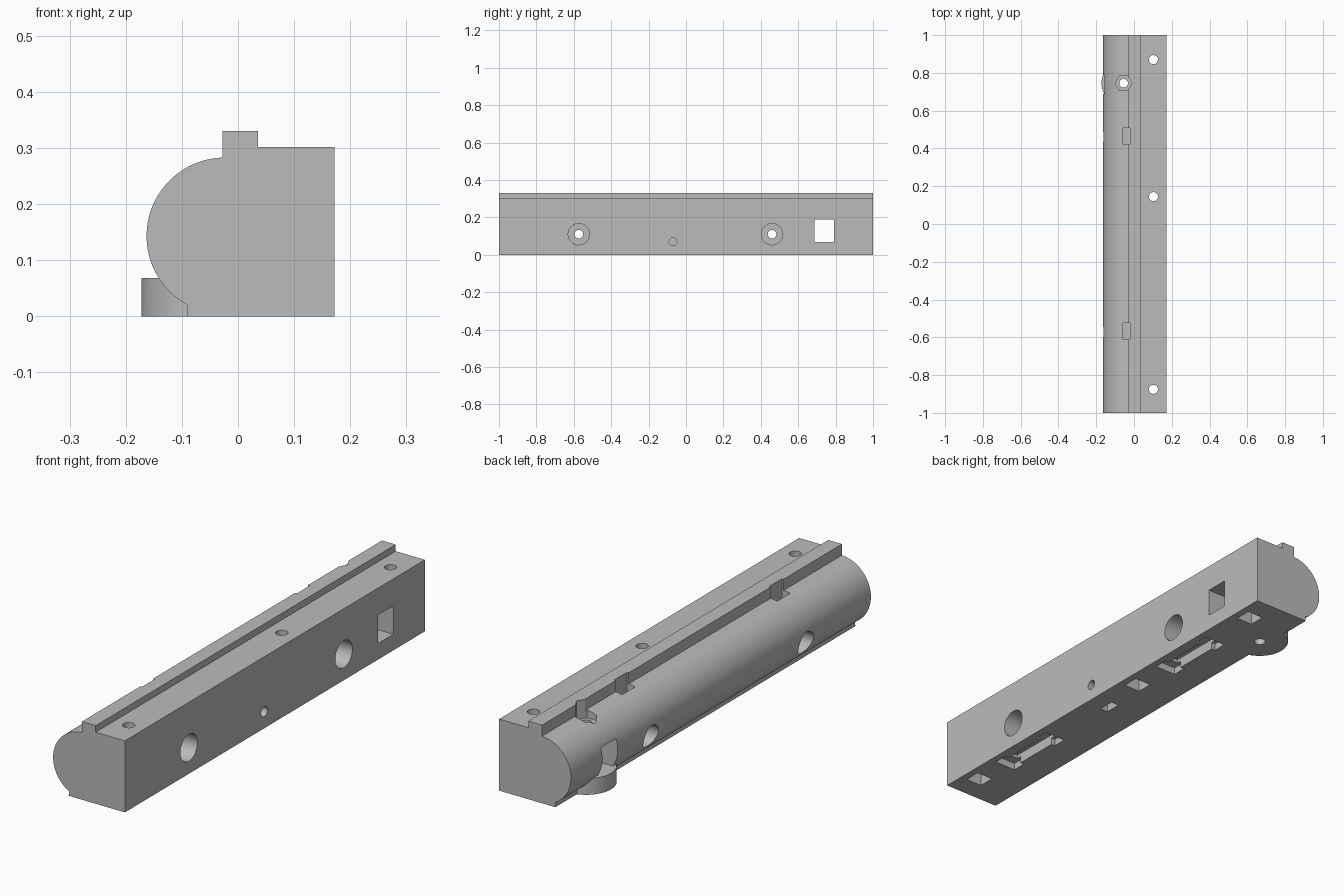
import bpy, bmesh, math
from mathutils import Matrix

old = bpy.data.objects.get("Cube")
if old:
    bpy.data.objects.remove(old, do_unlink=True)

grey = bpy.data.materials.new("plain grey")
grey.use_nodes = True
grey.diffuse_color = (0.5, 0.5, 0.5, 1)
grey.node_tree.nodes["Principled BSDF"].inputs["Base Color"].default_value = (0.5, 0.5, 0.5, 1)


def add_object(name, bm):
    bmesh.ops.recalc_face_normals(bm, faces=bm.faces)
    mesh = bpy.data.meshes.new(name)
    bm.to_mesh(mesh)
    bm.free()
    mesh.materials.append(grey)
    obj = bpy.data.objects.new(name, mesh)
    bpy.context.collection.objects.link(obj)
    return obj


def box(name, x, y, z):
    """Box from (low, high) pairs."""
    bm = bmesh.new()
    size = [b - a for a, b in (x, y, z)]
    mid = [(a + b) / 2 for a, b in (x, y, z)]
    bmesh.ops.create_cube(bm, size=1, matrix=Matrix.Translation(mid) @ Matrix.Diagonal((*size, 1)))
    return add_object(name, bm)


def cylinder(name, axis, a, b, low, high, radius, sides=40):
    """Along z: a, b are x, y. Along x: a, b are y, z."""
    mid = (low + high) / 2
    if axis == "z":
        m = Matrix.Translation((a, b, mid))
    else:
        m = Matrix.Translation((mid, a, b)) @ Matrix.Rotation(math.pi / 2, 4, "Y")
    if sides == 6:
        m = m @ Matrix.Rotation(math.pi / 6, 4, "Z")
    bm = bmesh.new()
    bmesh.ops.create_cone(bm, cap_ends=True, segments=sides, radius1=radius,
                          radius2=radius, depth=high - low, matrix=m)
    return add_object(name, bm)


def combine(tool, operation):
    mod = body.modifiers.new("cut", "BOOLEAN")
    mod.object = tool
    mod.operation = operation
    mod.solver = "EXACT"
    bpy.context.view_layer.objects.active = body
    bpy.ops.object.modifier_apply(modifier=mod.name)
    bpy.data.objects.remove(tool, do_unlink=True)


def cut(tool):
    combine(tool, "DIFFERENCE")


# Main bar: square on one side, round on the other, with a rail on top
profile = [(-0.09, 0), (0.172, 0), (0.172, 0.302), (0.036, 0.302),
           (0.036, 0.33), (-0.028, 0.33)]
start, end, steps = math.radians(92), math.radians(241.5), 40
for i in range(steps + 1):
    t = start + (end - start) * i / steps
    profile.append((-0.023 + 0.14 * math.cos(t), 0.143 + 0.14 * math.sin(t)))
bm = bmesh.new()
face = bm.faces.new([bm.verts.new((x, -1, z)) for x, z in profile])
swept = bmesh.ops.extrude_face_region(bm, geom=[face])["geom"]
bmesh.ops.translate(bm, vec=(0, 2, 0), verts=[v for v in swept if isinstance(v, bmesh.types.BMVert)])
body = add_object("rail_body", bm)

# Rounded lug at the lower edge
lug_x, lug_y = -0.055, 0.745
combine(cylinder("lug", "z", lug_x, lug_y, 0, 0.068, 0.117, 64), "UNION")

# Square window through the bar, lug bore and hexagonal nut seat
cut(box("window", (-0.3, 0.3), (0.688, 0.79), (0.068, 0.188)))
cut(cylinder("lug_bore", "z", lug_x, lug_y, -0.1, 0.5, 0.023))
cut(cylinder("hex_seat", "z", lug_x, lug_y, 0.25, 0.5, 0.045, 6))

# Cross bolts with counterbores, top nut slots and stepped underside pockets
for y in (-0.573, 0.46):
    cut(cylinder("bolt_hole", "x", y, 0.11, -0.3, 0.3, 0.023))
    cut(cylinder("right_counterbore", "x", y, 0.11, -0.3, -0.09, 0.048))
    cut(cylinder("left_counterbore", "x", y, 0.11, 0.085, 0.3, 0.057))
    cut(box("nut_slot", (-0.058, -0.02), (y - 0.038, y + 0.048), (0.08, 0.5)))
    mid = y + 0.012
    cut(box("pocket_middle", (0.06, 0.125), (mid - 0.12, mid + 0.12), (-0.1, 0.045)))
    for side in (-1, 1):
        near, far = sorted((mid + side * 0.1, mid + side * 0.16))
        cut(box("pocket_end", (0.042, 0.142), (near, far), (-0.1, 0.03)))

# Vertical screw holes with square nut pockets underneath
for y in (-0.875, 0.145, 0.87):
    cut(cylinder("screw_hole", "z", 0.103, y, -0.1, 0.5, 0.024))
    cut(box("nut_pocket", (0.065, 0.141), (y - 0.035, y + 0.035), (-0.1, 0.06)))

# Small side hole meeting a narrow underside slot
cut(cylinder("pin_hole", "x", -0.07, 0.07, 0.05, 0.3, 0.021))
cut(box("pin_slot", (0.056, 0.092), (-0.105, -0.035), (-0.1, 0.1)))

bpy.ops.object.select_all(action="DESELECT")
body.select_set(True)
bpy.context.view_layer.objects.active = body
bpy.ops.object.shade_smooth_by_angle(angle=math.radians(25))
